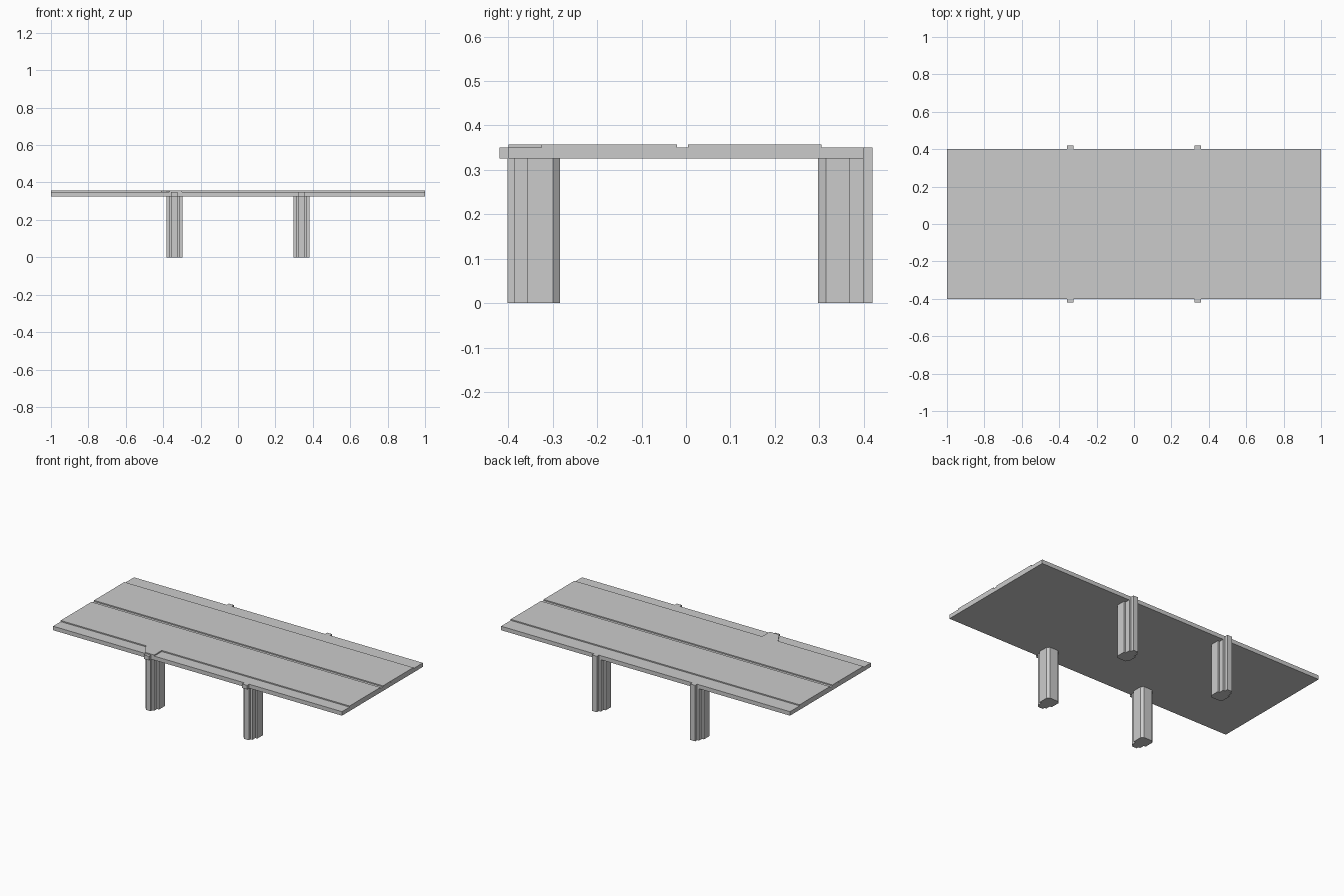
import bpy, bmesh

if "Cube" in bpy.data.objects:
    bpy.data.objects.remove(bpy.data.objects["Cube"])


def prism(name, outline, z0, z1):
    """Extrude a flat outline from z0 up to z1."""
    bm = bmesh.new()
    face = bm.faces.new([bm.verts.new((x, y, z0)) for x, y in outline])
    top = bmesh.ops.extrude_face_region(bm, geom=[face])["geom"]
    for v in top:
        if isinstance(v, bmesh.types.BMVert):
            v.co.z = z1
    bmesh.ops.recalc_face_normals(bm, faces=bm.faces)
    mesh = bpy.data.meshes.new(name)
    bm.to_mesh(mesh)
    bm.free()
    ob = bpy.data.objects.new(name, mesh)
    bpy.context.collection.objects.link(ob)
    return ob


def rect(x0, x1, y0, y1):
    return [(x0, y0), (x1, y0), (x1, y1), (x0, y1)]


def mirrored(half):
    """Close a half outline across its own centre line."""
    return half + [(-x, y) for x, y in reversed(half)]


SLAB_BOTTOM, SLAB_TOP, PANEL_TOP = 0.325, 0.35, 0.357
LEG_X = 0.34

# Table slab with two thin raised panels split by a centre groove
prism("tabletop_slab", rect(-1, 1, -0.4, 0.4), SLAB_BOTTOM, SLAB_TOP)
prism("back_panel", rect(-1, 1, 0.005, 0.305), SLAB_TOP, PANEL_TOP)

# The front panel has a tab reaching the edge above the left leg
prism("front_panel",
      [(-1, -0.325), (-0.41, -0.325), (-0.365, -0.4), (-0.3, -0.4),
       (-0.3, -0.325), (1, -0.325), (1, -0.02), (-1, -0.02)],
      SLAB_TOP, PANEL_TOP)

# Stepped leg sections, narrow rib outward and tapered on the inside
back_half = [(0.03, 0.297), (0.043, 0.315), (0.043, 0.369),
             (0.03, 0.369), (0.03, 0.4), (0.017, 0.4), (0.017, 0.42)]
front_half = [(0.03, -0.284), (0.043, -0.299), (0.043, -0.357),
              (0.03, -0.357), (0.03, -0.387), (0.017, -0.387), (0.017, -0.402)]

for side, x in (("left", -LEG_X), ("right", LEG_X)):
    for end, half in (("front", front_half), ("back", back_half)):
        outline = [(x + u, y) for u, y in mirrored(half)]
        prism(f"{end}_{side}_leg", outline, 0, SLAB_BOTTOM)
    # Peg heads stick out past the slab edge
    prism(f"front_{side}_peg", rect(x - 0.017, x + 0.017, -0.42, -0.4), SLAB_BOTTOM, SLAB_TOP)
    prism(f"back_{side}_peg", rect(x - 0.017, x + 0.017, 0.4, 0.42), SLAB_BOTTOM, SLAB_TOP)
